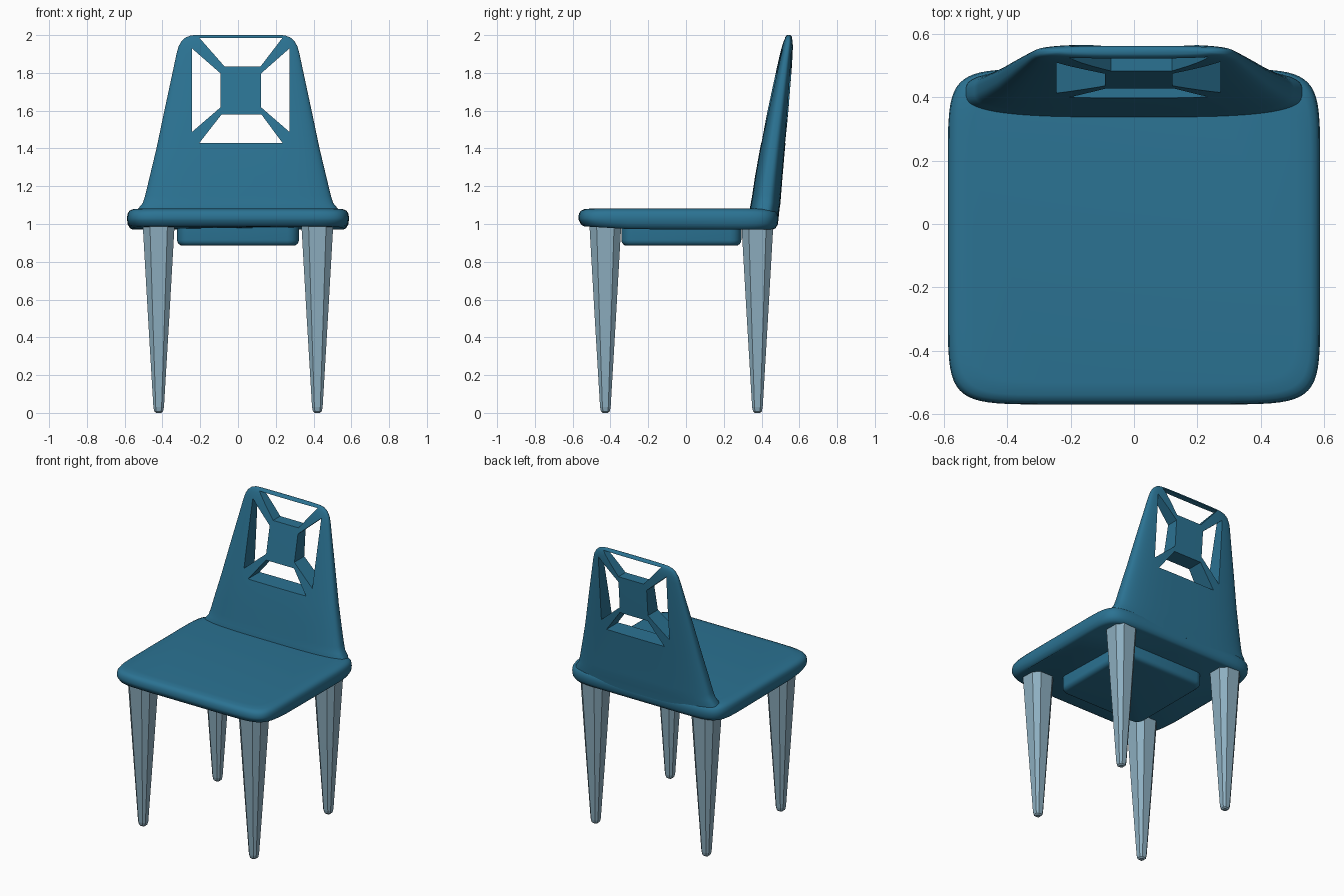
import bpy, bmesh
from math import sin, cos, pi, copysign

if "Cube" in bpy.data.objects:
    bpy.data.objects.remove(bpy.data.objects["Cube"])


def material(name, color):
    m = bpy.data.materials.new(name)
    m.diffuse_color = color
    m.use_nodes = True
    m.node_tree.nodes["Principled BSDF"].inputs["Base Color"].default_value = m.diffuse_color
    return m


TEAL = material("teal_plastic", (0.024, 0.17, 0.29, 1))
PALE = material("pale_leg", (0.27, 0.43, 0.53, 1))


def make_object(name, bm, mat=None, smooth=None):
    bmesh.ops.recalc_face_normals(bm, faces=bm.faces)
    me = bpy.data.meshes.new(name)
    bm.to_mesh(me)
    bm.free()
    ob = bpy.data.objects.new(name, me)
    bpy.context.collection.objects.link(ob)
    if mat:
        me.materials.append(mat)
    if smooth:
        shade(ob, smooth)
    return ob


def shade(ob, angle):
    bpy.ops.object.select_all(action='DESELECT')
    bpy.context.view_layer.objects.active = ob
    ob.select_set(True)
    bpy.ops.object.shade_smooth_by_angle(angle=angle)


def loft(bm, rings):
    """Skin closed rings of points and cap both ends."""
    loops = [[bm.verts.new(p) for p in r] for r in rings]
    n = len(loops[0])
    for a, b in zip(loops, loops[1:]):
        for i in range(n):
            j = (i + 1) % n
            bm.faces.new((a[i], a[j], b[j], b[i]))
    bm.faces.new(loops[0][::-1])
    bm.faces.new(loops[-1])


def superellipse(hx, y0, y1, z, power, n=64):
    cy, hy = (y0 + y1) / 2, (y1 - y0) / 2
    e = 2 / power
    pts = []
    for i in range(n):
        t = 2 * pi * (i + 0.5) / n
        c, s = cos(t), sin(t)
        pts.append((hx * copysign(abs(c) ** e, c),
                    cy + hy * copysign(abs(s) ** e, s), z))
    return pts


# Seat: rounded slab, underside lifting slightly toward the front
def seat_ring(z, inset):
    ring = superellipse(0.588 - inset, -0.57 + inset, 0.49 - inset, z, 9)
    if z < 1.01:
        ring = [(x, y, q + max(0, -0.25 - y) * 0.06) for x, y, q in ring]
    return ring


bm = bmesh.new()
loft(bm, [seat_ring(z, i) for z, i in
          ((0.97, 0.03), (0.978, 0.015), (1.0, 0.003), (1.03, 0), (1.055, 0.003),
           (1.07, 0.013), (1.078, 0.03), (1.082, 0.07))])
make_object("seat", bm, TEAL, 0.7)

# Pad under the seat
bm = bmesh.new()
bmesh.ops.create_cube(bm, size=1)
for v in bm.verts:
    v.co = (v.co.x * 0.645, v.co.y * 0.635 - 0.025, v.co.z * 0.115 + 0.9425)
bmesh.ops.bevel(bm, geom=[e for e in bm.edges
                          if abs(e.verts[0].co.z - e.verts[1].co.z) > 0.05],
                offset=0.06, segments=4, profile=0.5, affect='EDGES')
bmesh.ops.bevel(bm, geom=[e for e in bm.edges if all(v.co.z < 0.9 for v in e.verts)],
                offset=0.03, segments=4, profile=0.5, affect='EDGES')
make_object("under_seat_pad", bm, TEAL, 0.7)

# Backrest: (z, half width, front y, back y)
sections = [(1.03, 0.54, 0.335, 0.49), (1.08, 0.53, 0.337, 0.495),
            (1.11, 0.505, 0.343, 0.50), (1.15, 0.492, 0.35, 0.503),
            (1.25, 0.468, 0.365, 0.511), (1.4, 0.432, 0.392, 0.524),
            (1.6, 0.39, 0.432, 0.542), (1.8, 0.347, 0.475, 0.558),
            (1.9, 0.326, 0.497, 0.565), (1.94, 0.315, 0.507, 0.567),
            (1.97, 0.298, 0.516, 0.566), (1.988, 0.277, 0.524, 0.562),
            (1.997, 0.252, 0.531, 0.557), (2.0, 0.235, 0.537, 0.551)]
bm = bmesh.new()
loft(bm, [superellipse(w, a, b, z, 3.2) for z, w, a, b in sections])
back = make_object("backrest", bm, TEAL)

# Four trapezoid openings around a central square
openings = [
    [(-0.204, 1.985), (0.235, 1.985), (0.12, 1.835), (-0.072, 1.835)],
    [(-0.204, 1.43), (0.235, 1.43), (0.124, 1.58), (-0.087, 1.58)],
    [(-0.244, 1.93), (-0.244, 1.487), (-0.092, 1.618), (-0.092, 1.797)],
    [(0.273, 1.93), (0.273, 1.487), (0.122, 1.618), (0.122, 1.797)],
]
bm = bmesh.new()
for shape in openings:
    loft(bm, [[(x, y, z) for x, z in shape] for y in (0.2, 0.8)])
cutter = make_object("opening_cutter", bm)
cutter.hide_render = True
mod = back.modifiers.new("openings", 'BOOLEAN')
mod.operation = 'DIFFERENCE'
mod.solver = 'EXACT'
mod.object = cutter
bpy.context.view_layer.objects.active = back
bpy.ops.object.modifier_apply(modifier=mod.name)
bpy.data.objects.remove(cutter)
shade(back, 0.7)


# Tapered legs with chamfered square section and rounded foot
def leg(name, sx, y):
    def ring(z, h):
        k = h * 0.55
        base = [(h, -k), (h, k), (k, h), (-k, h), (-h, k), (-h, -k), (-k, -h), (k, -h)]
        return [(sx * 0.42 + a, y + b, z) for a, b in base]
    bm = bmesh.new()
    loft(bm, [ring(z, h) for z, h in
              ((0, 0.014), (0.008, 0.023), (0.03, 0.028), (0.5, 0.056), (0.99, 0.084))])
    make_object(name, bm, PALE)


for sx, side in ((-1, "left"), (1, "right")):
    leg("front_leg_" + side, sx, -0.427)
    leg("rear_leg_" + side, sx, 0.378)
